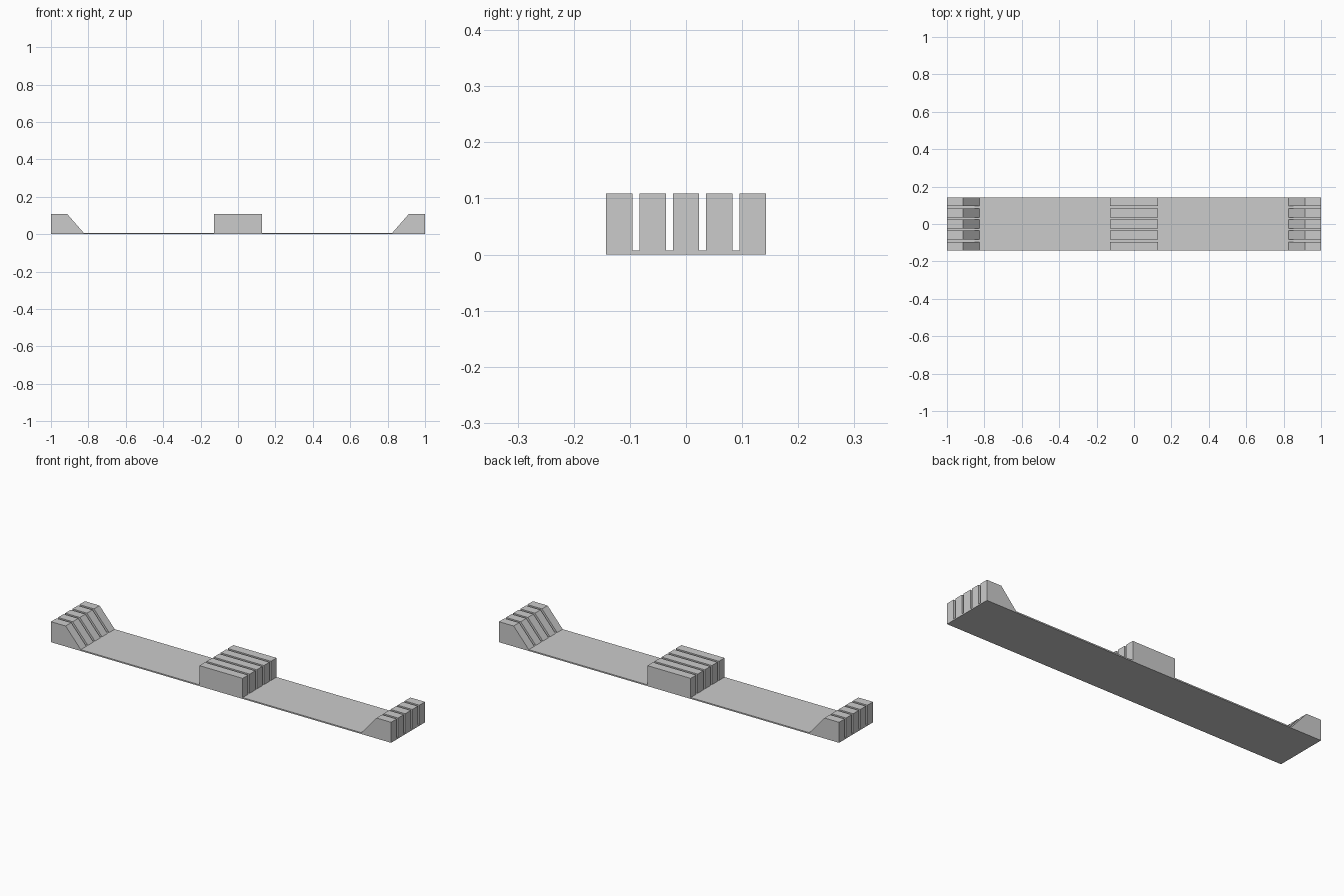
import bpy
import bmesh

cube = bpy.data.objects.get("Cube")
if cube:
    bpy.data.objects.remove(cube, do_unlink=True)

HALF_DEPTH = 0.1425   # half of the base's depth
BASE_TOP = 0.007      # top of the thin base
TOP = 0.109           # top of the ribs
RIB = 0.047           # rib thickness
COUNT = 5

grey = bpy.data.materials.new("plain grey")
grey.use_nodes = True
colour = (0.6, 0.6, 0.6, 1.0)
grey.diffuse_color = colour
grey.node_tree.nodes["Principled BSDF"].inputs["Base Color"].default_value = colour


def extrude_profile(name, profile, y0, y1):
    """Solid made from an x-z profile, drawn out from y0 to y1."""
    bm = bmesh.new()
    face = bm.faces.new([bm.verts.new((x, y0, z)) for x, z in profile])
    moved = bmesh.ops.extrude_face_region(bm, geom=[face])["geom"]
    for v in moved:
        if isinstance(v, bmesh.types.BMVert):
            v.co.y = y1
    bmesh.ops.recalc_face_normals(bm, faces=bm.faces)
    mesh = bpy.data.meshes.new(name)
    bm.to_mesh(mesh)
    bm.free()
    mesh.materials.append(grey)
    obj = bpy.data.objects.new(name, mesh)
    bpy.context.collection.objects.link(obj)
    return obj


# Thin base strip
extrude_profile("base_plate", [(-1, 0), (1, 0), (1, BASE_TOP), (-1, BASE_TOP)],
                -HALF_DEPTH, HALF_DEPTH)

# Rows of ribs: a block in the middle and a ramped stop at each end
middle = [(-0.127, BASE_TOP), (0.127, BASE_TOP), (0.127, TOP), (-0.127, TOP)]
left_end = [(0.825, BASE_TOP), (1, BASE_TOP), (1, TOP), (0.914, TOP)]
right_end = [(-x, z) for x, z in left_end]

pitch = (2 * HALF_DEPTH - RIB) / (COUNT - 1)
for name, profile in (("middle_rib", middle), ("left_end_rib", left_end),
                      ("right_end_rib", right_end)):
    for i in range(COUNT):
        y = -HALF_DEPTH + i * pitch
        extrude_profile(f"{name}_{i + 1}", profile, y, y + RIB)
